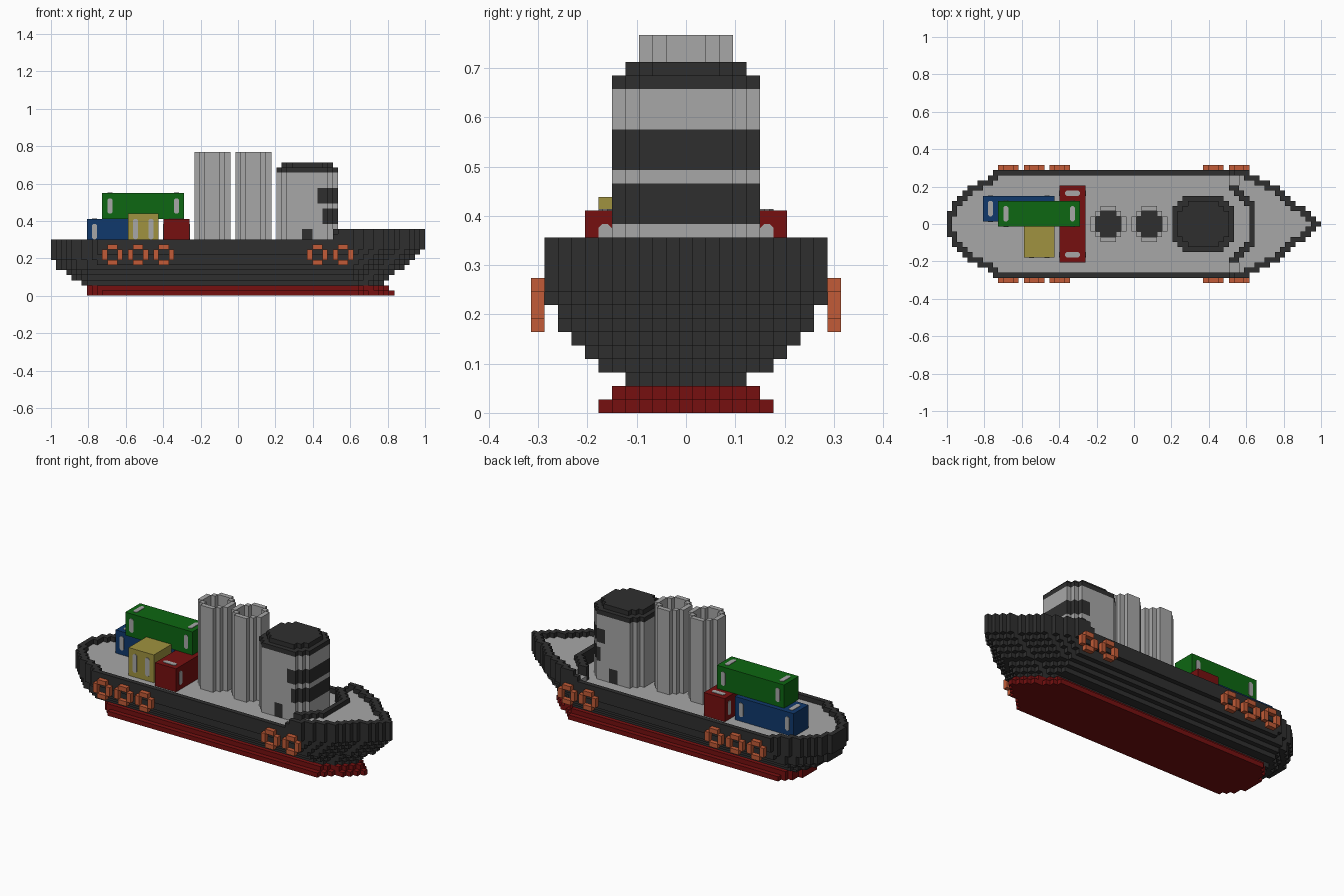
import bpy, bmesh, math
from mathutils import Vector

if "Cube" in bpy.data.objects:
    bpy.data.objects.remove(bpy.data.objects["Cube"])

V = 2 / 73  # size of one block


def material(name, rgb):
    m = bpy.data.materials.new(name)
    m.use_nodes = True
    m.diffuse_color = (*rgb, 1)
    m.node_tree.nodes["Principled BSDF"].inputs["Base Color"].default_value = (*rgb, 1)
    return m


DARK = material("charcoal", (0.028, 0.028, 0.028))
GREY = material("light grey", (0.39, 0.39, 0.39))
RED = material("deep red", (0.18, 0.005, 0.005))
GREEN = material("container green", (0.004, 0.135, 0.006))
BLUE = material("container blue", (0.005, 0.04, 0.15))
YELLOW = material("container yellow", (0.35, 0.29, 0.05))
ORANGE = material("fender orange", (0.54, 0.105, 0.038))


def world(x, y, z):
    """Block coordinates to scene coordinates; y = 0 is the centre line."""
    return Vector((-1 + x * V, y * V, z * V))


def finish(name, bm, mats):
    bmesh.ops.remove_doubles(bm, verts=bm.verts, dist=1e-5)
    me = bpy.data.meshes.new(name)
    bm.to_mesh(me)
    bm.free()
    for m in mats:
        me.materials.append(m)
    ob = bpy.data.objects.new(name, me)
    bpy.context.collection.objects.link(ob)
    return ob


def blocks(name, cells):
    """Skin a dict of {(i, j, k): material} with its exposed block faces."""
    bm = bmesh.new()
    mats = []
    for (i, j, k), m in cells.items():
        if m not in mats:
            mats.append(m)
        c = Vector((i + 0.5, j, k + 0.5))
        for axis in range(3):
            for s in (-1, 1):
                n = Vector((0, 0, 0))
                n[axis] = s
                if (i + int(n.x), j + int(n.y), k + int(n.z)) in cells:
                    continue
                u = Vector((0, 0, 0))
                u[(axis + 1) % 3] = 0.5
                w = n.cross(u)
                pts = [c + n / 2 + a * u + b * w for a, b in ((-1, -1), (1, -1), (1, 1), (-1, 1))]
                f = bm.faces.new([bm.verts.new(world(*p)) for p in pts])
                f.material_index = mats.index(m)
    return finish(name, bm, mats)


def box(name, lo, hi, mat):
    bm = bmesh.new()
    bmesh.ops.create_cube(bm, size=1)
    a, b = world(*lo), world(*hi)
    for v in bm.verts:
        v.co = Vector([(a[n] + b[n]) / 2 + v.co[n] * (b[n] - a[n]) for n in range(3)])
    return finish(name, bm, [mat])


def slot(name, centre, axis, side, ru, rv):
    """Thin grey plate with cut corners, facing along the axis."""
    bm = bmesh.new()
    c = 0.3
    prof = [(ru, rv - c), (ru - c, rv), (c - ru, rv), (-ru, rv - c),
            (-ru, c - rv), (c - ru, -rv), (ru - c, -rv), (ru, c - rv)]
    verts = []
    for a, b in prof:
        p = Vector(centre)
        p[(axis + 1) % 3] += a
        p[(axis + 2) % 3] += b
        p[axis] -= side * 0.1
        verts.append(bm.verts.new(world(*p)))
    f = bm.faces.new(verts)
    r = bmesh.ops.extrude_face_region(bm, geom=[f])
    for v in r["geom"]:
        if isinstance(v, bmesh.types.BMVert):
            v.co[axis] += side * 0.2 * V
    bmesh.ops.recalc_face_normals(bm, faces=bm.faces)
    return finish(name, bm, [GREY])


# Hull: half-widths counted inward from the stern and from the bow
STERN = [2, 4, 5, 6, 7, 7, 8, 8, 9, 10]
BOW = [0, 1, 2, 3, 3, 4, 5, 6, 7, 7, 8, 8, 9, 9, 10]
# layer: (first column, end column, greatest half-width)
LAYERS = [(7, 67, 6), (7, 66, 5), (6, 65, 4), (4, 66, 6), (3, 67, 7), (1, 69, 8),
          (1, 70, 9), (0, 71, 9), (0, 72, 10)] + [(0, 73, 10)] * 4


def half(i, layer):
    start, end, most = LAYERS[layer]
    if not start <= i < end:
        return -1
    return min(most, STERN[min(i - start, 9)], BOW[min(end - 1 - i, 14)])


def on_rim(i, j):
    return any(abs(j + b) > half(i + a, 12) for a in (-1, 0, 1) for b in (-1, 0, 1))


def forecastle_edge(j):
    j = abs(j)
    return 59 if j <= 3 else {4: 58, 5: 57, 6: 56, 7: 55}.get(j, 57)


hull, keel = {}, {}
for k in range(13):
    for i in range(73):
        h = half(i, k)
        for j in range(-h, h + 1):
            if k < 2:
                keel[i, j, k] = RED
                continue
            edge = forecastle_edge(j)
            raised = i >= edge
            if on_rim(i, j):
                top, mat = (13 if i >= 56 else 12 if i == 55 else 11), DARK
            elif abs(j) < 8 and (i == edge or (i == edge + 1 and 4 <= abs(j))):
                top, mat = 13, DARK       # curved wall behind the foredeck
            elif raised:
                top, mat = 12, GREY       # foredeck
            elif abs(j) >= 8 and i in (55, 56):
                top, mat = 11, GREY       # step up to the foredeck
            else:
                top, mat = 10, GREY       # main deck
            if k < top:
                hull[i, j, k] = mat if k == top - 1 else DARK
blocks("hull_and_deck", hull)
blocks("keel", keel)

# Deck house with rounded corners, wraparound windows, doors and roof
house, roof = {}, {}
for i in range(44, 56):
    for j in range(-5, 6):
        cut = {5: 2, 4: 1}.get(abs(j), 0)
        if not 44 + cut <= i < 56 - cut:
            continue
        for k in range(10, 24):
            window = (18 <= k < 21 and i >= 52) or (14 <= k < 17 and i >= 53)
            door = abs(j) == 5 and i in (49, 50) and k < 13
            house[i, j, k] = DARK if window or door else GREY
        roof[i, j, 24] = DARK
        if abs(j) < 5 and 45 + max(0, abs(j) - 2) <= i < 55 - max(0, abs(j) - 2):
            roof[i, j, 25] = DARK
blocks("deck_house", house)
blocks("deck_house_roof", roof)

# Two hollow funnels
for n, mid in enumerate((31, 39)):
    funnel = {}
    for a in range(-3, 4):
        for b in range(-3, 4):
            if abs(a) + abs(b) > 4:
                continue
            inner = max(abs(a), abs(b)) <= 2 and abs(a) + abs(b) <= 3
            for k in range(10, 23 if inner else 28):
                funnel[mid + a, b, k] = DARK if inner else GREY
    blocks(f"funnel_{n + 1}", funnel)

# Ring fenders on both sides
for side, label in ((-1, "right"), (1, "left")):
    for n, first in enumerate((10, 15, 20, 50, 55)):
        ring = {}
        for a in range(4):
            for b in range(4):
                if (a in (0, 3)) != (b in (0, 3)):
                    ring[first + a, side * 11, 6 + b] = ORANGE
        blocks(f"fender_{label}_{n + 1}", ring)

# Containers lying along the ship, with slots near both ends
for name, x0, x1, y0, y1, z0, z1, mat in (
        ("green", 10, 26, -0.5, 4.5, 15, 20, GREEN),
        ("blue", 7, 21, 0.5, 5.5, 10, 15, BLUE),
        ("yellow", 15, 21, -6.5, -0.5, 10, 16, YELLOW)):
    box(f"{name}_container", (x0, y0, z0), (x1, y1, z1), mat)
    zc, rz = (z0 + z1) / 2, (z1 - z0) / 2 - 1
    for x, end in ((x0 + 1.5, "aft"), (x1 - 1.5, "fore")):
        slot(f"{name}_slot_front_{end}", (x, y0, zc), 1, -1, rz, 0.5)
        if name != "yellow":
            slot(f"{name}_slot_back_{end}", (x, y1, zc), 1, 1, rz, 0.5)
            slot(f"{name}_slot_top_{end}", (x, (y0 + y1) / 2, z1), 2, 1, 0.5, 1.5)

# Container lying across the ship
box("red_container", (22, -7.5, 10), (27, 7.5, 15), RED)
for y, end in ((-6, "right"), (6, "left")):
    slot(f"red_slot_top_{end}", (24.5, y, 15), 2, 1, 1.5, 0.5)
    slot(f"red_slot_fore_{end}", (27, y, 12.5), 0, 1, 0.5, 1.5)
    slot(f"red_slot_aft_{end}", (22, y, 12.5), 0, -1, 0.5, 1.5)
